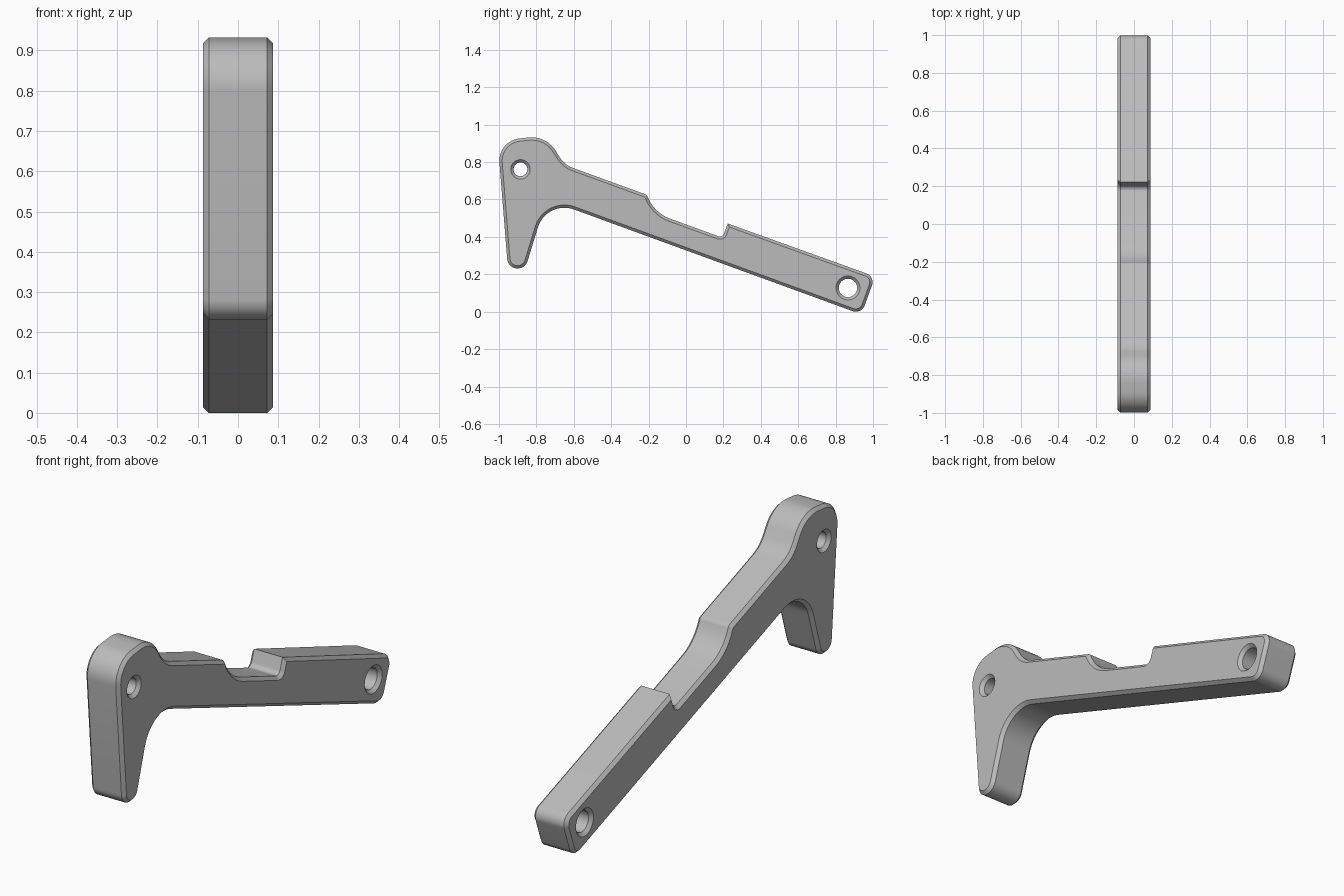
import bpy
import math
from mathutils import Vector, Matrix

cube = bpy.data.objects.get("Cube")
if cube:
    bpy.data.objects.remove(cube, do_unlink=True)

HALF_WIDTH = 0.0875
CHAMFER = 0.015
TILT = math.radians(-20)
ALONG = Vector((math.cos(TILT), math.sin(TILT)))
ACROSS = Vector((-ALONG.y, ALONG.x))


def arm(d, n, radius):
    """Corner given along and across the sloping arm."""
    p = ALONG * d + ACROSS * n
    return (p.x, p.y, radius)


def rounded(corners):
    """Replace each (y, z, radius) corner by a tangent arc."""
    points = []
    for i, (y, z, r) in enumerate(corners):
        p = Vector((y, z))
        if r == 0:
            points.append(p)
            continue
        a = (Vector(corners[i - 1][:2]) - p).normalized()
        b = (Vector(corners[(i + 1) % len(corners)][:2]) - p).normalized()
        half = a.angle(b) / 2
        centre = p + (a + b).normalized() * (r / math.sin(half))
        start = p + a * (r / math.tan(half)) - centre
        turn = math.pi - 2 * half
        if a.x * b.y - a.y * b.x > 0:
            turn = -turn
        steps = max(4, round(abs(turn) / math.radians(7)))
        for k in range(steps + 1):
            points.append(centre + Matrix.Rotation(turn * k / steps, 2) @ start)
    return points


def circle(y, z, r, count=40):
    return [Vector((y + r * math.cos(-2 * math.pi * k / count),
                    z + r * math.sin(-2 * math.pi * k / count))) for k in range(count)]


# Side outline, counter-clockwise from the foot of the leg
outline = rounded([
    (-0.952, 0.235, 0.055),
    (-0.859, 0.235, 0.055),
    (-0.746, 0.604, 0.148),        # inner bend under the arm
    arm(0.885, 0.311, 0.05),       # arm end
    arm(0.885, 0.526, 0.05),
    arm(0.047, 0.523, 0),          # notch
    arm(0.047, 0.442, 0.025),
    arm(-0.341, 0.442, 0.2),
    arm(-0.411, 0.519, 0.03),
    (-0.650, 0.789, 0.14),         # neck of the head
    (-0.747, 0.945, 0.15),
    (-1.007, 0.918, 0.12),
])
holes = [circle(-0.885, 0.765, 0.037), circle(0.866, 0.131, 0.049)]

# Filled, extruded and chamfered plate
curve = bpy.data.curves.new("lever_arm", "CURVE")
curve.dimensions = "2D"
curve.fill_mode = "BOTH"
curve.extrude = HALF_WIDTH - CHAMFER
curve.bevel_depth = CHAMFER
curve.bevel_resolution = 0
curve.offset = -CHAMFER
for loop in [outline] + holes:
    spline = curve.splines.new("POLY")
    spline.points.add(len(loop) - 1)
    for point, p in zip(spline.points, loop):
        point.co = (p.x, p.y, 0, 1)
    spline.use_cyclic_u = True

lever = bpy.data.objects.new("lever_arm", curve)
bpy.context.collection.objects.link(lever)
bpy.ops.object.select_all(action="DESELECT")
lever.select_set(True)
bpy.context.view_layer.objects.active = lever
bpy.ops.object.convert(target="MESH")
lever = bpy.context.object

# Stand the plate up in the side plane
lever.data.transform(Matrix(((0, 0, 1, 0), (1, 0, 0, 0), (0, 1, 0, 0), (0, 0, 0, 1))))
low = min(v.co.z for v in lever.data.vertices)
lever.data.transform(Matrix.Translation((0, 0, -low)))

# Weld the seams and shade
bpy.ops.object.mode_set(mode="EDIT")
bpy.ops.mesh.select_all(action="SELECT")
bpy.ops.mesh.remove_doubles(threshold=0.0002)
bpy.ops.mesh.normals_make_consistent(inside=False)
bpy.ops.object.mode_set(mode="OBJECT")
bpy.ops.object.shade_smooth_by_angle(angle=math.radians(30))

grey = bpy.data.materials.new("light grey")
grey.use_nodes = True
colour = (0.5, 0.5, 0.5, 1)
grey.diffuse_color = colour
grey.node_tree.nodes["Principled BSDF"].inputs["Base Color"].default_value = colour
lever.data.materials.clear()
lever.data.materials.append(grey)
